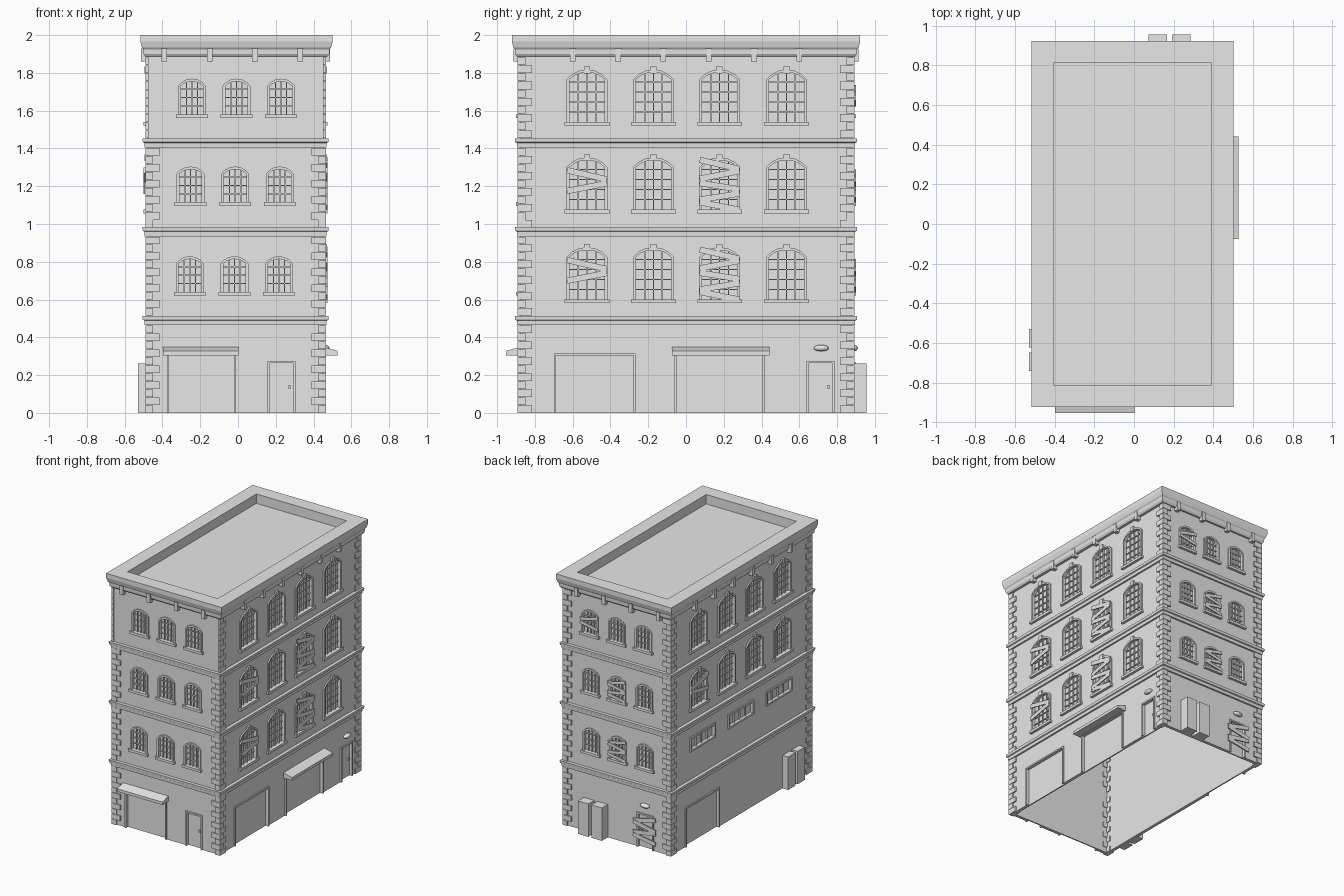
import bpy, bmesh, math
from mathutils import Matrix, Vector

cube = bpy.data.objects.get("Cube")
if cube:
    bpy.data.objects.remove(cube, do_unlink=True)

grey = bpy.data.materials.new("plain_grey")
grey.use_nodes = True
grey.diffuse_color = (0.8, 0.8, 0.8, 1)
grey.node_tree.nodes["Principled BSDF"].inputs["Base Color"].default_value = (0.8, 0.8, 0.8, 1)

CX, HX, HY = -0.013, 0.467, 0.88      # body centre and half sizes
FLOORS = [(0, 0.465), (0.515, 0.935), (0.98, 1.405), (1.455, 1.885)]
RECESS = -0.015
parts = {}


def side(u, out, origin):
    """Wall frame: x runs along the wall, y points outward, z is up."""
    m = Matrix((u, out, (0, 0, 1))).transposed().to_4x4()
    m.translation = origin
    return m


X, Y = Vector((1, 0, 0)), Vector((0, 1, 0))
FRONT = side(X, -Y, (0, -HY, 0))
BACK = side(X, Y, (0, HY, 0))
RIGHT = side(Y, X, (CX + HX, 0, 0))
LEFT = side(Y, -X, (CX - HX, 0, 0))
WORLD = Matrix()


def solid(part, m, ring_a, ring_b):
    bm = parts.setdefault(part, bmesh.new())
    a = [bm.verts.new(m @ Vector(p)) for p in ring_a]
    b = [bm.verts.new(m @ Vector(p)) for p in ring_b]
    bm.faces.new(a)
    bm.faces.new(b[::-1])
    for i in range(len(a)):
        j = (i + 1) % len(a)
        bm.faces.new((a[j], a[i], b[i], b[j]))


def prism(part, m, pts, d0, d1):
    solid(part, m, [(u, d0, z) for u, z in pts], [(u, d1, z) for u, z in pts])


def box(part, m, u0, u1, d0, d1, z0, z1):
    prism(part, m, [(u0, z0), (u1, z0), (u1, z1), (u0, z1)], d0, d1)


def trim(part, m, outer, inner, d0, d1):
    for i in range(len(outer) - 1):
        prism(part, m, [outer[i], outer[i + 1], inner[i + 1], inner[i]], d0, d1)


def wall_ring(part, cx, profile):
    """Sweep a closed (offset, z) profile around the building."""
    bm = parts.setdefault(part, bmesh.new())
    loops = [[bm.verts.new((cx + sx * (HX + o), sy * (HY + o), z))
              for sx, sy in ((-1, -1), (1, -1), (1, 1), (-1, 1))] for o, z in profile]
    for k in range(len(loops)):
        a, b = loops[k - 1], loops[k]
        for i in range(4):
            j = (i + 1) % 4
            bm.faces.new((a[i], a[j], b[j], b[i]))


def arch_height(u, w, spring, rise):
    a = math.asin(max(-1, min(1, u / w)) * math.sin(math.pi / 3))
    return spring + rise * (2 * math.cos(a) - 1)


def arch(u, w, z0, spring, rise, n=6):
    pts = [(u - w, z0)]
    for i in range(n + 1):
        s = math.sin(math.radians(-60 + 120 * i / n)) / math.sin(math.pi / 3)
        pts.append((u + w * s, arch_height(w * s, w, spring, rise)))
    return pts + [(u + w, z0)]


def arched_window(m, u, z0, w, spring, rise, cols, rows, keystone):
    t = 0.015
    inner = arch(u, w - t, z0, spring, rise - t / 2)
    prism("cutter", m, inner, RECESS, 0.05)
    trim("window_frames", m, arch(u, w, z0, spring, rise + t / 2), inner, RECESS, 0.01)
    box("window_sills", m, u - w - 0.01, u + w + 0.01, RECESS, 0.02, z0 - 0.004, z0 + 0.016)
    for i in range(1, cols):
        x = (w - t) * (2 * i / cols - 1)
        box("window_bars", m, u + x - 0.003, u + x + 0.003, RECESS - 0.002, -0.004,
            z0, arch_height(x, w - t, spring, rise - t / 2))
    for i in range(1, rows):
        z = z0 + 0.016 + (spring + rise - z0 - 0.02) * i / rows
        box("window_bars", m, u - w + t, u + w - t, RECESS - 0.002, -0.006, z - 0.003, z + 0.003)
    if keystone:
        box("keystones", m, u - 0.016, u + 0.016, 0, 0.016, spring + rise - 0.012, spring + rise + 0.024)


def boards(m, u, z0, heights, length, thick=0.016):
    for i, h in enumerate(heights):
        a = math.radians((-13, 9)[i % 2] + 2 * (i % 3))
        ca, sa = math.cos(a), math.sin(a)
        corners = [(-length, -thick), (length, -thick), (length, thick), (-length, thick)]
        pts = [(u + x * ca - y * sa, z0 + h + x * sa + y * ca) for x, y in corners]
        prism("boards", m, pts, 0.011 + 0.002 * (i % 2), 0.019 + 0.002 * (i % 2))


def doorway(m, u0, u1, h, part):
    t = 0.012
    outer = [(u0, 0), (u0, h), (u1, h), (u1, 0)]
    inner = [(u0 + t, 0), (u0 + t, h - t), (u1 - t, h - t), (u1 - t, 0)]
    prism("cutter", m, [(u, z if z else -0.05) for u, z in inner], RECESS, 0.05)
    trim(part, m, outer, inner, RECESS, 0.01)


def awning(m, u0, u1):
    prof = [(-0.005, 0.35), (0.073, 0.328), (0.073, 0.305), (-0.005, 0.305)]
    solid("awnings", m, [(u0, d, z) for d, z in prof], [(u1, d, z) for d, z in prof])


def lamp(m, u, z):
    bm = parts.setdefault("lamps", bmesh.new())
    place = m @ Matrix.Translation((u, 0.008, z)) @ Matrix.Diagonal((0.04, 0.022, 0.017, 1))
    bmesh.ops.create_uvsphere(bm, u_segments=16, v_segments=8, radius=1, matrix=place)


# Body with a hollow, open underside
box("building_body", WORLD, CX - HX, CX + HX, -HY, HY, 0, 1.925)
box("cutter", WORLD, CX - HX + 0.025, CX + HX - 0.025, -HY + 0.025, HY - 0.025, -0.1, 1.87)

# Floor bands and parapet
for z in (0.465, 0.935, 1.405):
    wall_ring("floor_bands", CX, [(-0.01, z), (0.014, z), (0.016, z + 0.024), (0.024, z + 0.028),
                                  (0.026, z + 0.048), (-0.01, z + 0.048)])
wall_ring("parapet", -0.008, [(-0.069, 1.9), (-0.069, 2), (0.042, 2), (0.042, 1.965), (0.034, 1.935),
                              (0.026, 1.925), (0.024, 1.9), (0.014, 1.885), (-0.01, 1.885)])
for m, start, count in ((FRONT, -0.39, 4), (BACK, -0.39, 4), (RIGHT, -0.6, 6), (LEFT, -0.6, 6)):
    for i in range(count):
        u = start + 0.24 * i
        box("cornice_brackets", m, u - 0.015, u + 0.015, -0.005, 0.034, 1.86, 1.93)

# Corner stones alternate long and short
for f, (z0, z1) in enumerate(FLOORS):
    rows = 11 if f == 0 else 10
    step = (z1 - z0) / rows
    for sx in (-1, 1):
        for sy in (-1, 1):
            for r in range(rows):
                lx, ly = (0.075, 0.042) if r % 2 else (0.042, 0.075)
                if f == 3 and sy < 0:
                    lx = 0.016
                ox, oy = CX + sx * (HX + 0.011), sy * (HY + 0.011)
                box("corner_stones", WORLD, ox, ox - sx * lx, oy, oy - sy * ly,
                    z0 + r * step, z0 + (r + 0.94) * step)

# Arched windows on the upper floors
SMALL_Z, LARGE_Z = (0, 0.625, 1.1, 1.565), (0, 0.585, 1.06, 1.525)
SHIFT = (0, -0.019, -0.015, -0.008)
LONG_U = (-0.524, -0.172, 0.178, 0.532)
for f in (1, 2, 3):
    for m in (FRONT, BACK):
        for i in (-1, 0, 1):
            z = SMALL_Z[f]
            arched_window(m, SHIFT[f] + 0.236 * i, z, 0.074, z + 0.165, 0.032, 4, 4, False)
    for m in (RIGHT, LEFT):
        if m is LEFT and f == 1:
            continue
        for u in LONG_U:
            z = LARGE_Z[f]
            arched_window(m, u, z, 0.108, z + 0.24, 0.045, 4, 5, True)

# Low strip windows on the left wall
for u in (-0.48, 0, 0.48):
    outer = [(u - 0.16, 0.735), (u - 0.16, 0.85), (u + 0.16, 0.85), (u + 0.16, 0.735), (u - 0.16, 0.735)]
    inner = [(u + (x - u) * 0.91, 0.7925 + (z - 0.7925) * 0.74) for x, z in outer]
    prism("cutter", LEFT, inner[:4], RECESS, 0.05)
    trim("strip_window_frames", LEFT, outer, inner, RECESS, 0.01)
    for i in (-1, 0, 1):
        x = u + 0.073 * i
        box("window_bars", LEFT, x - 0.003, x + 0.003, RECESS - 0.002, -0.004, 0.75, 0.835)

# Boards nailed over broken windows and the back door
for f in (1, 2):
    boards(RIGHT, LONG_U[0], LARGE_Z[f], (0.2, 0.135), 0.108)
    boards(RIGHT, LONG_U[2], LARGE_Z[f], (0.255, 0.2, 0.14, 0.085, 0.035), 0.108)
    boards(BACK, SHIFT[f], SMALL_Z[f], (0.16, 0.12, 0.08, 0.04), 0.08, 0.012)
boards(LEFT, LONG_U[3], LARGE_Z[2], (0.2, 0.135), 0.108)
boards(BACK, 0.228, SMALL_Z[3], (0.14, 0.085), 0.08, 0.012)
boards(BACK, -0.26, 0, (0.23, 0.18, 0.13, 0.08), 0.1)

# Ground floor gates, doors, awnings and lamps
doorway(FRONT, -0.376, -0.01, 0.315, "gate_frames")
doorway(RIGHT, -0.7, -0.267, 0.315, "gate_frames")
doorway(RIGHT, -0.06, 0.418, 0.315, "gate_frames")
doorway(LEFT, 0.27, 0.7, 0.315, "gate_frames")
awning(FRONT, -0.397, 0.002)
awning(RIGHT, -0.075, 0.442)
for m, u in ((FRONT, 0.23), (RIGHT, 0.712), (BACK, -0.26)):
    doorway(m, u - 0.074, u + 0.074, 0.275, "door_frames")
    box("door_handles", m, u + 0.035, u + 0.05, RECESS - 0.002, -0.002, 0.13, 0.145)
lamp(RIGHT, 0.716, 0.343)
lamp(BACK, -0.26, 0.343)

# Utility cabinets against the walls
for m, depth, starts in ((BACK, 0.075, (0.073, 0.192)), (LEFT, 0.05, (-0.74, -0.623))):
    for u in starts:
        box("utility_cabinets", m, u, u + 0.093, -0.005, depth, 0, 0.262)

# Turn the parts into objects
made = {}
for name, bm in parts.items():
    bmesh.ops.recalc_face_normals(bm, faces=bm.faces)
    for face in bm.faces:
        face.smooth = name == "lamps"
    mesh = bpy.data.meshes.new(name)
    bm.to_mesh(mesh)
    bm.free()
    mesh.materials.append(grey)
    made[name] = bpy.data.objects.new(name, mesh)
    bpy.context.scene.collection.objects.link(made[name])

# Carve the openings and the hollow
body, cutter = made["building_body"], made["cutter"]
cutter.hide_render = True
mod = body.modifiers.new("openings", "BOOLEAN")
mod.operation, mod.solver, mod.object = "DIFFERENCE", "EXACT", cutter
bpy.context.view_layer.objects.active = body
bpy.ops.object.modifier_apply(modifier=mod.name)
bpy.data.objects.remove(cutter, do_unlink=True)
